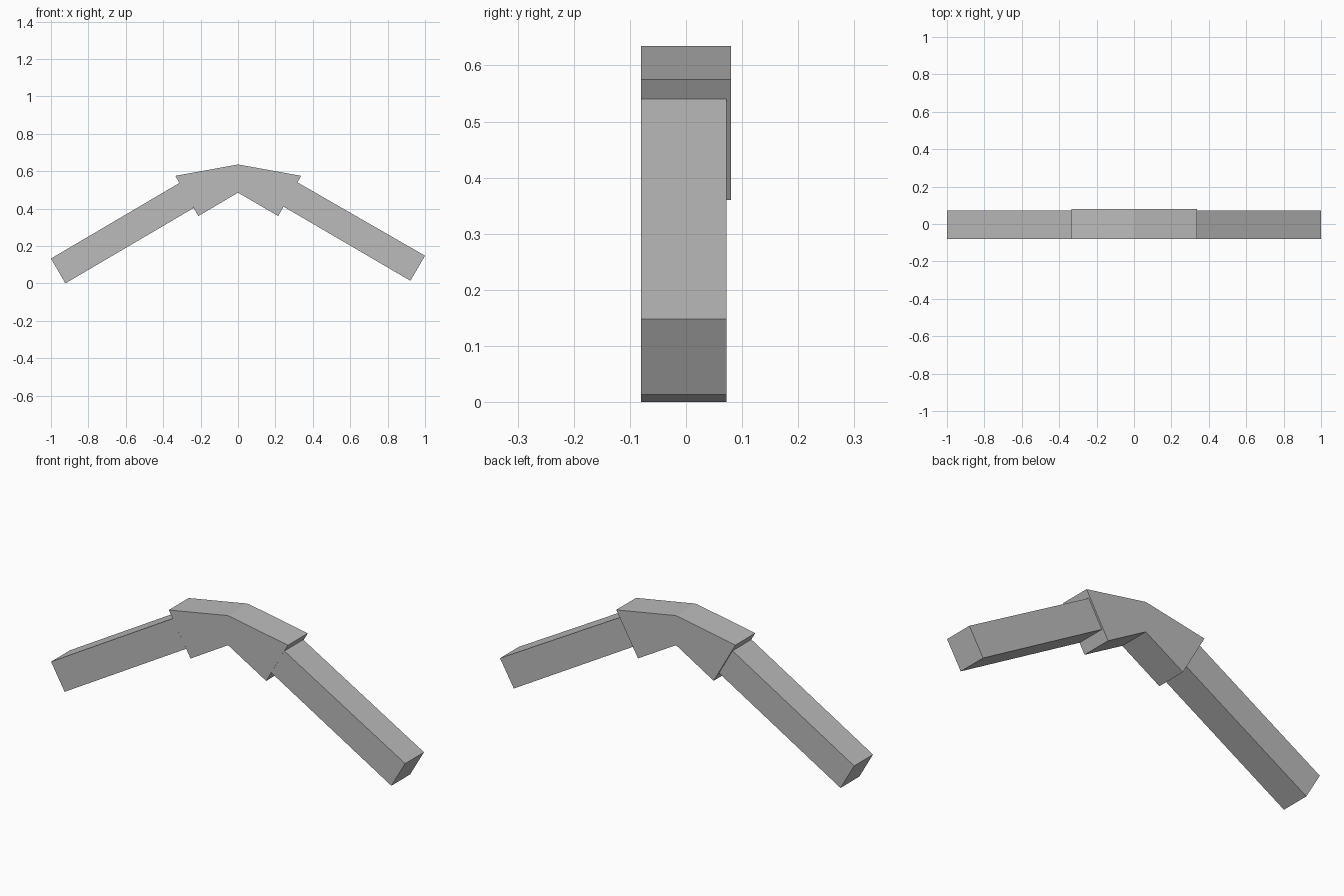
import bpy
import bmesh

cube = bpy.data.objects.get("Cube")
if cube:
    bpy.data.objects.remove(cube, do_unlink=True)

# Single plain grey for the whole model
grey = bpy.data.materials.new("plain_grey")
grey.use_nodes = True
colour = (0.5, 0.5, 0.5, 1.0)
grey.diffuse_color = colour
grey.node_tree.nodes["Principled BSDF"].inputs["Base Color"].default_value = colour

FRONT = -0.08


def extrude_profile(name, profile, back):
    """Extrude an (x, z) outline from the shared front plane to the back."""
    bm = bmesh.new()
    face = bm.faces.new([bm.verts.new((x, FRONT, z)) for x, z in profile])
    result = bmesh.ops.extrude_face_region(bm, geom=[face])
    verts = [v for v in result["geom"] if isinstance(v, bmesh.types.BMVert)]
    bmesh.ops.translate(bm, verts=verts, vec=(0, back - FRONT, 0))
    bmesh.ops.recalc_face_normals(bm, faces=bm.faces)
    mesh = bpy.data.meshes.new(name)
    bm.to_mesh(mesh)
    bm.free()
    mesh.materials.append(grey)
    obj = bpy.data.objects.new(name, mesh)
    bpy.context.collection.objects.link(obj)
    return obj


# Bent centre block with a narrow flat ridge
extrude_profile("centre_block", [
    (-0.335, 0.575), (-0.212, 0.36), (0, 0.485), (0.215, 0.36),
    (0.338, 0.575), (0.005, 0.635), (-0.005, 0.635)], 0.08)

# Sloping arms, flush at the front and slightly recessed at the back
extrude_profile("right_arm", [
    (-1.0, 0.133), (-0.923, 0.0), (-0.237, 0.403), (-0.313, 0.537)], 0.072)
extrude_profile("left_arm", [
    (1.0, 0.148), (0.922, 0.014), (0.244, 0.41), (0.318, 0.54)], 0.072)
